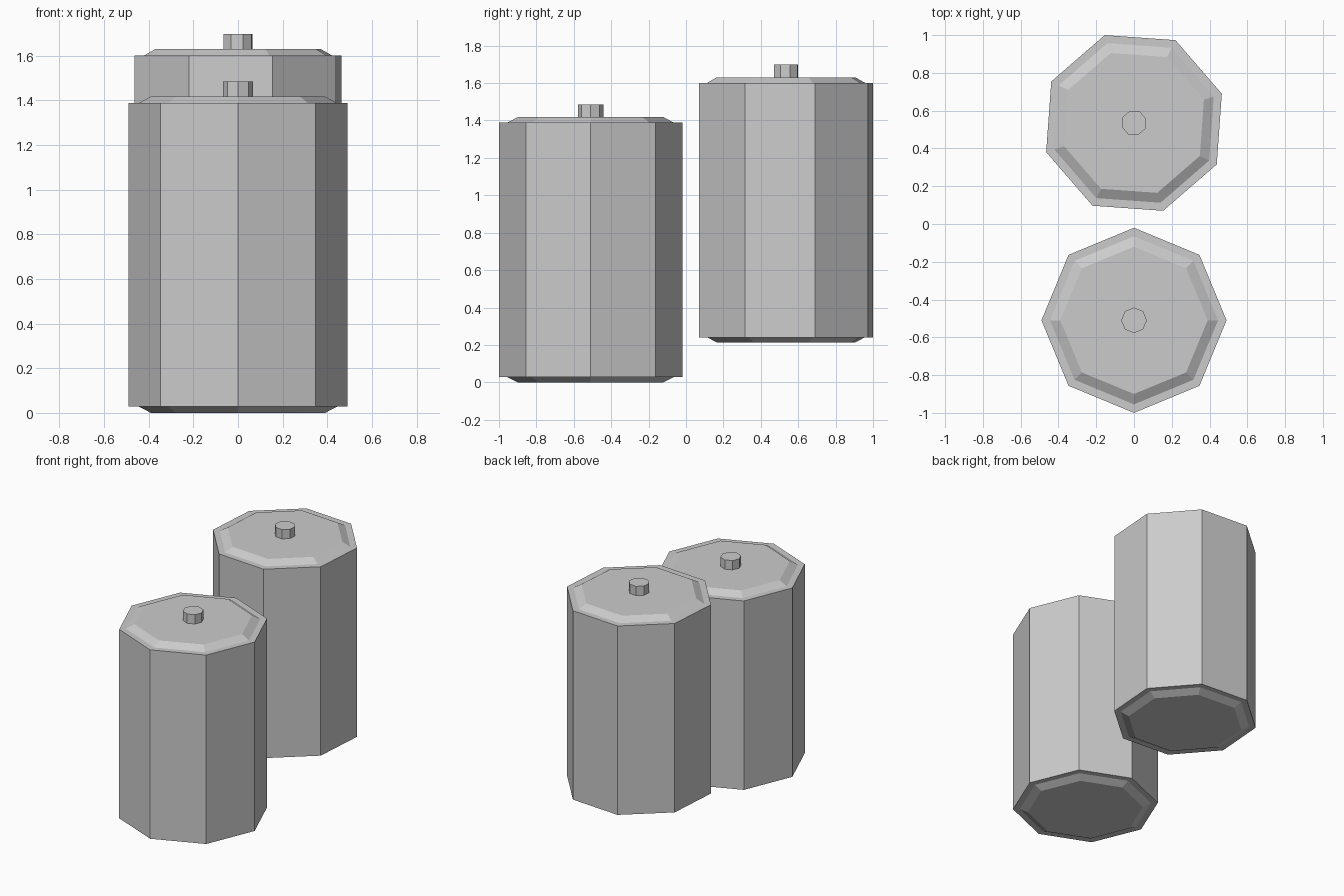
import bpy, bmesh
from math import cos, sin, tau, radians

if "Cube" in bpy.data.objects:
    bpy.data.objects.remove(bpy.data.objects["Cube"])

SIDES = 8

def lathe(name, profile, location, turn):
    """Sweep a (radius, height) profile into a closed, flat-faced octagonal solid."""
    bm = bmesh.new()
    rings = [[bm.verts.new((r * cos(tau * i / SIDES), r * sin(tau * i / SIDES), z))
              for i in range(SIDES)] for r, z in profile]
    for low, high in zip(rings, rings[1:]):
        for i in range(SIDES):
            j = (i + 1) % SIDES
            bm.faces.new((low[i], low[j], high[j], high[i]))
    bm.faces.new(rings[0][::-1])
    bm.faces.new(rings[-1])
    mesh = bpy.data.meshes.new(name)
    bm.to_mesh(mesh)
    bm.free()
    obj = bpy.data.objects.new(name, mesh)
    obj.location = location
    obj.rotation_euler.z = turn
    bpy.context.collection.objects.link(obj)
    return obj

# can body: bevelled foot, flat rim, straight wall, flat rim, bevelled lid
BODY = [(0.39, 0), (0.445, 0.028), (0.49, 0.028),
        (0.49, 1.388), (0.445, 1.388), (0.39, 1.418)]
# small terminal button on the lid
BUTTON = [(0.068, 1.418), (0.068, 1.485)]

for label, y, z, turn in (("front", -0.51, 0, 0),
                          ("back", 0.535, 0.213, radians(18.4))):
    lathe(label + "_can_body", BODY, (0, y, z), turn)
    lathe(label + "_can_button", BUTTON, (0, y, z), turn)
